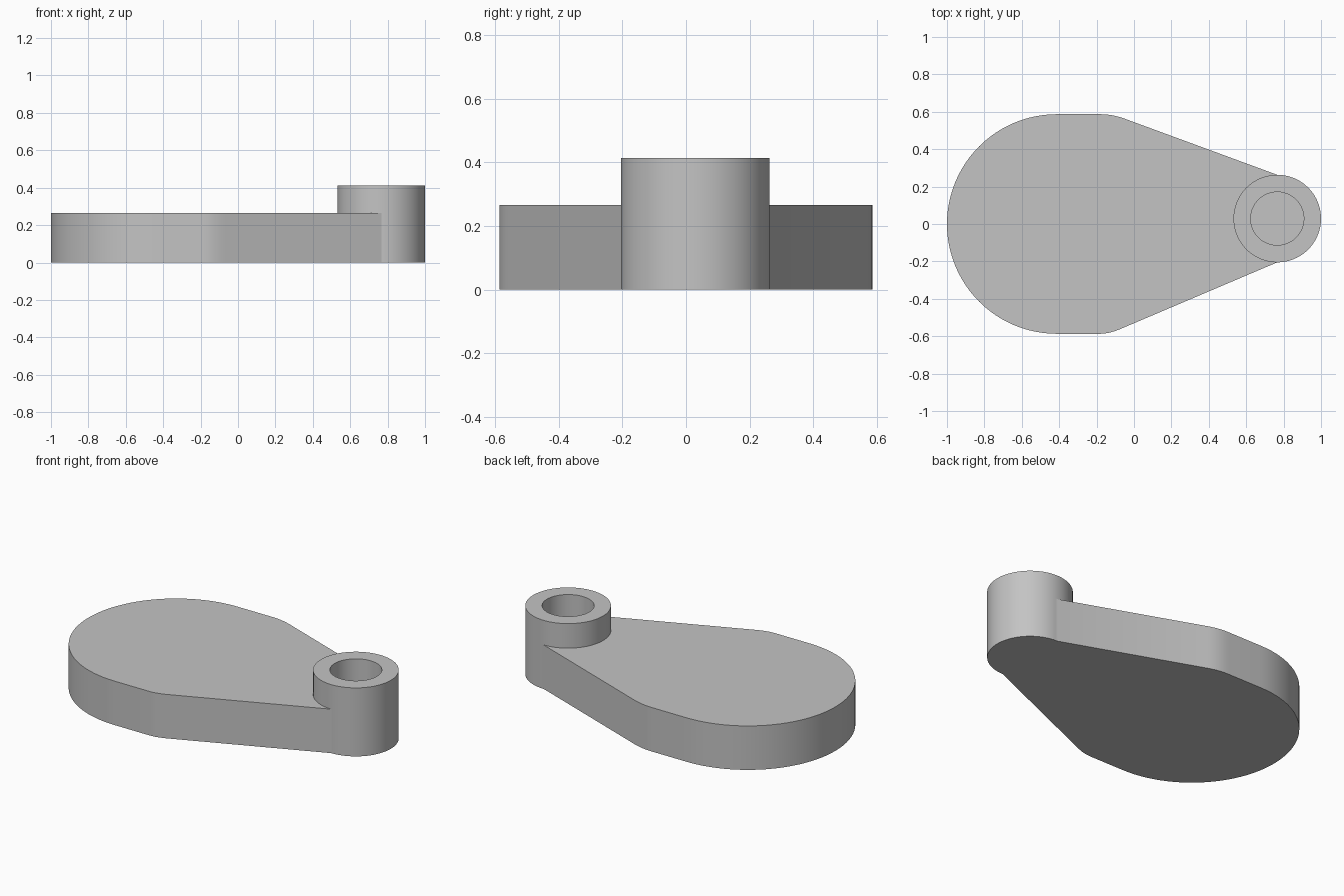
import bpy, bmesh
from math import sin, cos, pi, radians

old = bpy.data.objects.get("Cube")
if old:
    bpy.data.objects.remove(old, do_unlink=True)

PLATE_TOP, BOSS_TOP = 0.265, 0.413
BIG_R, BIG_X = 0.587, -0.413
BOSS_R, HOLE_R, BOSS_X, BOSS_Y = 0.234, 0.142, 0.766, 0.029
SEGMENTS = 96

grey = bpy.data.materials.new("light grey")
grey.diffuse_color = (0.55, 0.55, 0.55, 1)
grey.use_nodes = True
grey.node_tree.nodes["Principled BSDF"].inputs["Base Color"].default_value = (0.55, 0.55, 0.55, 1)


def arc(cx, cy, r, start, end, steps):
    angles = [start + (end - start) * i / steps for i in range(steps + 1)]
    return [(cx + r * cos(a), cy + r * sin(a)) for a in angles]


def soft_corner(a, corner, b, steps=6):
    """Quadratic bend from a to b around a corner."""
    points = []
    for i in range(steps + 1):
        t = i / steps
        points.append(tuple((1 - t) ** 2 * p + 2 * t * (1 - t) * c + t * t * q
                            for p, c, q in zip(a, corner, b)))
    return points


def finish(bm, name):
    bmesh.ops.recalc_face_normals(bm, faces=bm.faces)
    mesh = bpy.data.meshes.new(name)
    bm.to_mesh(mesh)
    bm.free()
    mesh.materials.append(grey)
    obj = bpy.data.objects.new(name, mesh)
    bpy.context.collection.objects.link(obj)
    bpy.ops.object.select_all(action='DESELECT')
    obj.select_set(True)
    bpy.context.view_layer.objects.active = obj
    bpy.ops.object.shade_smooth_by_angle(angle=radians(20))
    return obj


# Lever plate: round wide end, softened shoulders, tapering to the boss
outline = arc(BOSS_X, BOSS_Y, BOSS_R, -pi / 2, pi / 2, SEGMENTS // 2)
outline += soft_corner((-0.05, 0.563), (-0.116, BIG_R), (-0.18, BIG_R))
outline += arc(BIG_X, 0, BIG_R, pi / 2, 3 * pi / 2, SEGMENTS // 2)
outline += soft_corner((-0.18, -BIG_R), (-0.13, -BIG_R), (-0.06, -0.556))

bm = bmesh.new()
base = bm.faces.new([bm.verts.new((x, y, 0)) for x, y in outline])
raised = bmesh.ops.extrude_face_region(bm, geom=[base], use_keep_orig=True)
top_verts = [g for g in raised["geom"] if isinstance(g, bmesh.types.BMVert)]
bmesh.ops.translate(bm, verts=top_verts, vec=(0, 0, PLATE_TOP))
finish(bm, "lever_plate")

# Raised boss ring with a round socket, closed below by the plate
bm = bmesh.new()
profile = [(BOSS_R, PLATE_TOP), (BOSS_R, BOSS_TOP), (HOLE_R, BOSS_TOP), (HOLE_R, PLATE_TOP)]
rings = []
for r, z in profile:
    circle = arc(BOSS_X, BOSS_Y, r, -pi / 2, 3 * pi / 2, SEGMENTS)[:-1]
    rings.append([bm.verts.new((x, y, z)) for x, y in circle])
for lower, upper in zip(rings, rings[1:]):
    for i in range(SEGMENTS):
        j = (i + 1) % SEGMENTS
        bm.faces.new((lower[i], lower[j], upper[j], upper[i]))
finish(bm, "boss_ring")
